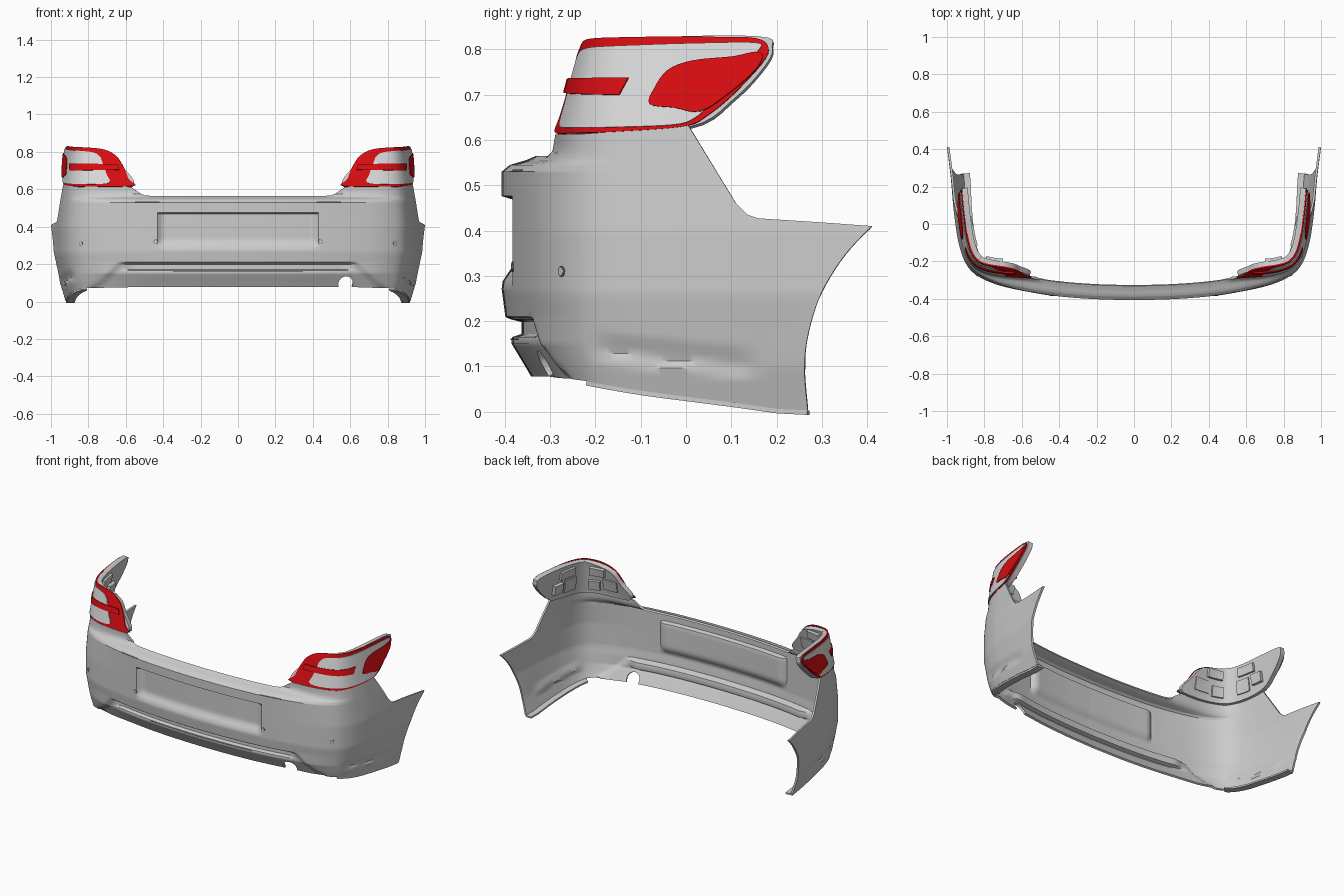
import bpy, bmesh, math
from mathutils import Vector

old = bpy.data.objects.get("Cube")
if old:
    bpy.data.objects.remove(old)


def material(name, rgb):
    m = bpy.data.materials.new(name)
    m.use_nodes = True
    m.diffuse_color = (*rgb, 1)
    m.node_tree.nodes["Principled BSDF"].inputs["Base Color"].default_value = (*rgb, 1)
    return m


GREY = material("bumper grey", (0.6, 0.6, 0.6))
SILVER = material("lamp silver", (0.72, 0.72, 0.72))
RED = material("lamp red", (0.7, 0.004, 0.006))
DARK = material("dark trim", (0.2, 0.2, 0.2))


def catmull(pts, n, closed=False):
    """Smooth curve through 2D points."""
    out, k = [], len(pts)
    pick = (lambda i: pts[i % k]) if closed else (lambda i: pts[min(max(i, 0), k - 1)])
    for i in range(k if closed else k - 1):
        a, b, c, d = (Vector(pick(i + j)) for j in (-1, 0, 1, 2))
        for j in range(n):
            t = j / n
            out.append(b + (c - a) * t / 2 + (a * 2 - b * 5 + c * 4 - d) * t * t / 2
                       + (b * 3 - a - c * 3 + d) * t ** 3 / 2)
    return out if closed else out + [Vector(pts[-1])]


def lerp(table, v):
    if v <= table[0][0]:
        return table[0][1]
    for (a, p), (b, q) in zip(table, table[1:]):
        if v <= b:
            return p + (q - p) * (v - a) / (b - a)
    return table[-1][1]


def step(a, b, v):
    t = min(max((v - a) / (b - a), 0), 1)
    return t * t * (3 - 2 * t)


# Plan curve of the bumper, from the centre line round to the wheel arch
PLAN = catmull([(0, -.407), (.2, -.402), (.4, -.387), (.58, -.36), (.74, -.322), (.85, -.268),
                (.905, -.2), (.938, -.1), (.955, 0), (.967, .1), (.98, .25), (1, .41)], 10)
LEN = [0]
for p, q in zip(PLAN, PLAN[1:]):
    LEN.append(LEN[-1] + (q - p).length)
X_OF_S = [(s, p.x) for s, p in zip(LEN, PLAN)]
Y_OF_S = [(s, p.y) for s, p in zip(LEN, PLAN)]
S_OF_X = [(p.x, s) for s, p in zip(LEN, PLAN)]
S_OF_Y = [(p.y, s) for s, p in zip(LEN, PLAN)]


def X(x, z):
    return (lerp(S_OF_X, x), z)


def Y(y, z):
    return (lerp(S_OF_Y, y), z)


def plan_at(s):
    x = lerp(X_OF_S, abs(s))
    return Vector((x if s >= 0 else -x, lerp(Y_OF_S, abs(s))))


# Inset of the skin by height, for the front and for the flanks
FRONT = [(.07, .055), (.085, .047), (.15, .008), (.21, .008), (.27, 0), (.53, 0), (.545, .018),
         (.556, .055), (.566, .078), (.615, .08), (.79, .135), (.83, .16)]
SIDE = [(0, .06), (.1, .03), (.2, .012), (.26, .001), (.4, 0), (.53, .012), (.63, .022), (.83, .052)]
DIFFUSER = [(.07, .82), (.1, .76), (.15, .70), (.21, .64)]
S_A, S_B = X(.45, 0)[0], Y(-.13, 0)[0]


def inset(s, z):
    s = abs(s)
    x, y = lerp(X_OF_S, s), lerp(Y_OF_S, s)
    w = 1 - step(S_A, S_B, s)
    d = w * lerp(FRONT, z) + (1 - w) * lerp(SIDE, z)
    # number plate recess
    d += .026 * (1 - step(.405, .432, x)) * (1 - step(.468, .476, z)) * step(.28, .33, z)
    # diffuser panel with its long groove
    if y < -.2:
        d += .014 * step(0, .03, lerp(DIFFUSER, z) - x) * (1 - step(.202, .21, z))
        d += .022 * (1 - step(.56, .63, x)) * step(.164, .172, z) * (1 - step(.198, .204, z))
    # pressed crease on each flank
    line = .125 - .1 * y
    along = step(-.24, -.16, y) * (1 - step(.1, .18, y))
    d += .010 * along * step(line - .03, line - .018, z) * (1 - step(line - .018, line + .04, z))
    return d


def place(s, z, off):
    p, t = plan_at(s), plan_at(s + .01) - plan_at(s - .01)
    n = Vector((t.y, -t.x)).normalized()
    p = p + n * (off - inset(s, z))
    return (p.x, p.y, z)


def skin(name, outline, mat, off=0, thick=.006, grid=.02, z_cuts=()):
    """Wrap a flat outline (length along plan, height) on to the body and thicken it inwards."""
    bm = bmesh.new()
    face = bm.faces.new([bm.verts.new((p[0], p[1], 0)) for p in outline])
    face.normal_update()
    if face.normal.z < 0:
        face.normal_flip()
    lo = [min(p[i] for p in outline) for i in (0, 1)]
    hi = [max(p[i] for p in outline) for i in (0, 1)]
    cuts = [(0, i * grid) for i in range(math.ceil(lo[0] / grid), int(hi[0] // grid) + 1)]
    cuts += [(1, i * grid) for i in range(math.ceil(lo[1] / grid), int(hi[1] // grid) + 1)]
    cuts += [(1, z) for z in z_cuts]
    for axis, v in cuts:
        at = Vector((v, 0, 0) if axis == 0 else (0, v, 0))
        no = Vector((1, 0, 0) if axis == 0 else (0, 1, 0))
        bmesh.ops.bisect_plane(bm, geom=bm.verts[:] + bm.edges[:] + bm.faces[:],
                               plane_co=at, plane_no=no, dist=1e-5)
    for v in bm.verts:
        v.co = place(v.co.x, v.co.y, off)
    return finish(name, bm, mat, thick)


def finish(name, bm, mat, thick):
    me = bpy.data.meshes.new(name)
    bm.to_mesh(me)
    bm.free()
    me.materials.append(mat)
    ob = bpy.data.objects.new(name, me)
    bpy.context.collection.objects.link(ob)
    bpy.ops.object.select_all(action='DESELECT')
    ob.select_set(True)
    bpy.context.view_layer.objects.active = ob
    mod = ob.modifiers.new("Thickness", 'SOLIDIFY')
    mod.thickness, mod.offset = thick, -1
    bpy.ops.object.modifier_apply(modifier=mod.name)
    bpy.ops.object.shade_smooth_by_angle(angle=math.radians(35))
    return ob


def flip(pts):
    return [(-p[0], p[1]) for p in reversed(pts)]


# Bumper skin, with an exhaust notch on one side only
notch = [X(.585 + .04 * math.cos(a), .095 + .04 * math.sin(a))
         for a in (math.radians(205 - 23 * i) for i in range(11))]
arch = catmull([Y(.262, .003), Y(.258, .1), Y(.27, .18), Y(.30, .265), Y(.35, .345), Y(.41, .41)], 5)
rest = [X(.7, .074), X(.8, .073), Y(-.25, .068), Y(-.1, .045), Y(.1, .02), Y(.2, .006)] + arch
rest += [Y(.3, .418), Y(.16, .427), Y(.135, .435), Y(.11, .46), Y(.06, .54), Y(0, .635), Y(-.1, .622),
         Y(-.25, .613), X(.585, .612), X(.56, .595), X(.535, .578), X(.51, .568), X(.48, .565)]
skin("bumper", [X(.53, .078)] + notch + rest + flip([X(.53, .078)] + rest), GREY, thick=.012, grid=.016,
     z_cuts=(.15, .165, .172, .198, .204, .21, .27, .468, .476, .53, .537, .545, .551, .556))

# Turned-in lower lips below the flanks
for side, tag in ((1, "left"), (-1, "right")):
    bm = bmesh.new()
    rows = []
    for i in range(25):
        y = -.25 + .511 * i / 24
        s, z = Y(y, lerp([(-.25, .068), (-.1, .045), (.1, .02), (.2, .006), (.262, .003)], y))
        rows.append([bm.verts.new(place(side * s, z, o)) for o in (-.002, -.045)])
    for (a, b), (c, d) in zip(rows, rows[1:]):
        bm.faces.new((a, b, d, c) if side > 0 else (a, c, d, b))
    finish(tag + "_lower_lip", bm, GREY, -.01)

# Tail lamps
lens = catmull([X(.58, .618), X(.60, .655), X(.63, .72), X(.67, .775), X(.73, .808), X(.82, .822),
                Y(-.1, .828), Y(.05, .828), Y(.15, .825), Y(.178, .805), Y(.165, .77), Y(.1, .70),
                Y(.045, .655), Y(0, .632), Y(-.1, .622), Y(-.25, .616)], 4, True)
rim = catmull([X(.585, .617), X(.63, .715), X(.73, .802), Y(-.1, .826), Y(.155, .829), Y(.186, .805),
               Y(.172, .765), Y(.105, .693), Y(0, .628), Y(-.25, .615)], 5, True)
reflector = catmull([X(.71, .633), X(.72, .68), X(.745, .735), X(.765, .775), X(.82, .80), Y(-.12, .81),
                     Y(.05, .815), Y(.15, .815), Y(.158, .80), Y(.1, .74), Y(.05, .68), Y(.015, .648),
                     Y(-.03, .634), Y(-.15, .629), Y(-.25, .628)], 4, True)
side_lens = catmull([Y(-.085, .68), Y(-.075, .715), Y(-.045, .755), Y(.01, .776), Y(.1, .785), Y(.15, .795),
                     Y(.166, .785), Y(.15, .755), Y(.1, .71), Y(.03, .664), Y(-.03, .672)], 4, True)
bar = [X(.65, .705), Y(-.155, .70), Y(-.135, .738), X(.66, .736)]
ribs = [(X(.66, .65), X(.76, .72)), (X(.78, .64), X(.86, .70)), (X(.74, .74), X(.85, .79)),
        (Y(-.16, .65), Y(-.07, .73)), (Y(-.14, .75), Y(-.02, .80)), (Y(-.04, .67), Y(.03, .73))]
for mirror, tag in ((lambda p: p, "left"), (flip, "right")):
    skin(tag + "_lamp_housing", mirror(rim), GREY, -.004, .03)
    skin(tag + "_lamp_lens", mirror(lens), RED, .002, .008)
    skin(tag + "_lamp_reflector", mirror(reflector), SILVER, .006, .006)
    skin(tag + "_lamp_bar", mirror(bar), RED, .011, .008)
    skin(tag + "_lamp_side_lens", mirror(side_lens), RED, .010, .008)
    for i, (a, b) in enumerate(ribs):
        box = [a, (b[0], a[1]), b, (a[0], b[1])]
        skin(f"{tag}_housing_rib_{i + 1}", mirror(box), GREY, -.03, .012 + .006 * (i % 3))

    # Parking sensors and the thin trim slot under the top ledge
    for i, (cx, cz) in enumerate(((.44, .32), (.84, .31))):
        c = X(cx, cz)
        for r, mat, off in ((.012, DARK, .002), (.009, GREY, .003)):
            dot = [(c[0] + r * math.cos(k * math.pi / 8), cz + r * math.sin(k * math.pi / 8)) for k in range(16)]
            skin(f"{tag}_sensor_{'ring' if mat == DARK else 'face'}_{i + 1}", mirror(dot), mat, off, .005)
    slot = [X(.42, .531), X(.55, .531), X(.55, .535), X(.42, .535)]
    skin(tag + "_top_slot", mirror(slot), DARK, .002, .004)

# Long slot in the diffuser
half = [X(.35, .158), X(.35, .162)]
skin("diffuser_slot", half + flip(half), DARK, .002, .004)
